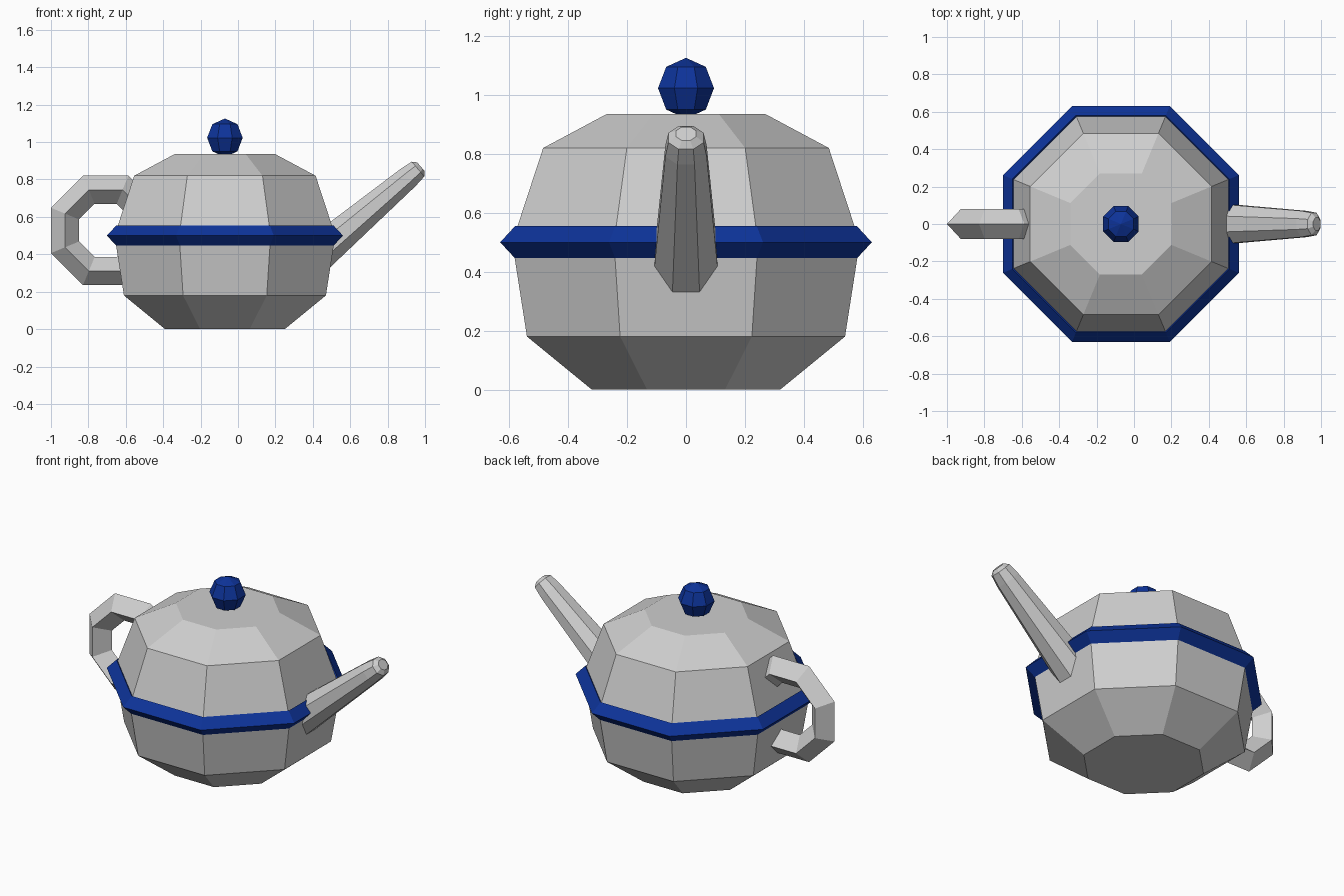
import bpy, bmesh, math
from mathutils import Matrix

if "Cube" in bpy.data.objects:
    bpy.data.objects.remove(bpy.data.objects["Cube"])

SIDES = 8
CX = -0.07  # the pot's own axis


def material(name, rgb):
    m = bpy.data.materials.new(name)
    m.diffuse_color = (*rgb, 1)
    m.use_nodes = True
    m.node_tree.nodes["Principled BSDF"].inputs["Base Color"].default_value = m.diffuse_color
    return m


grey = material("light_grey", (0.62, 0.62, 0.62))
blue = material("deep_blue", (0.004, 0.033, 0.32))


def lathe(name, profile, matrix, mat, loop=False):
    """Spin (flat-to-centre distance, height) points into an eight-sided solid.
    With loop=True the profile is closed, which gives a ring."""
    bm = bmesh.new()
    rings = []
    for apothem, z in profile:
        r = apothem / math.cos(math.pi / SIDES)
        angles = [(i + 0.5) * 2 * math.pi / SIDES for i in range(SIDES)]
        rings.append([bm.verts.new((r * math.cos(a), r * math.sin(a), z)) for a in angles])
    pairs = list(zip(rings, rings[1:]))
    if loop:
        pairs.append((rings[-1], rings[0]))
    else:
        bm.faces.new(rings[0])
        bm.faces.new(rings[-1])
    for a, b in pairs:
        for i in range(SIDES):
            j = (i + 1) % SIDES
            bm.faces.new((a[i], a[j], b[j], b[i]))
    bmesh.ops.remove_doubles(bm, verts=bm.verts, dist=1e-5)
    bm.transform(matrix)
    bmesh.ops.recalc_face_normals(bm, faces=bm.faces)
    mesh = bpy.data.meshes.new(name)
    bm.to_mesh(mesh)
    bm.free()
    mesh.materials.append(mat)
    obj = bpy.data.objects.new(name, mesh)
    bpy.context.collection.objects.link(obj)
    return obj


def diamond(major, half_width, half_height):
    return [(major + half_width, 0), (major, half_height),
            (major - half_width, 0), (major, -half_height)]


# Pot body
lathe("body", [(0.32, 0), (0.54, 0.18), (0.59, 0.5), (0.485, 0.82), (0.27, 0.935)],
      Matrix.Translation((CX, 0, 0)), grey)

# Band around the waist
lathe("waist_band", diamond(0.58, 0.051, 0.055),
      Matrix.Translation((CX, 0, 0.5)), blue, loop=True)

# Lid knob: faceted ball
R = 0.095
knob = [(R * math.sin(k * math.pi / 4), -R * 1.08 * math.cos(k * math.pi / 4)) for k in range(1, 4)]
lathe("lid_knob", [(0.001, -R * 1.08)] + knob + [(0.001, R * 1.08)],
      Matrix.Translation((CX, 0, 1.023)), blue)

# Handle: upright ring, its inner half sunk in the body
lathe("handle", diamond(0.2175, 0.075, 0.081),
      Matrix.Translation((-0.7075, 0, 0.5275)) @ Matrix.Rotation(math.pi / 2, 4, 'X'),
      grey, loop=True)

# Spout: tapered, slightly wider than deep, with a rounded tip
lathe("spout", [(0.098, -0.72), (0.061, -0.07), (0.052, 0), (0.03, 0.02)],
      Matrix.Translation((0.9625, 0, 0.8555)) @ Matrix.Rotation(math.radians(49.7), 4, 'Y')
      @ Matrix.Diagonal((1, 1.15, 1, 1)), grey)
